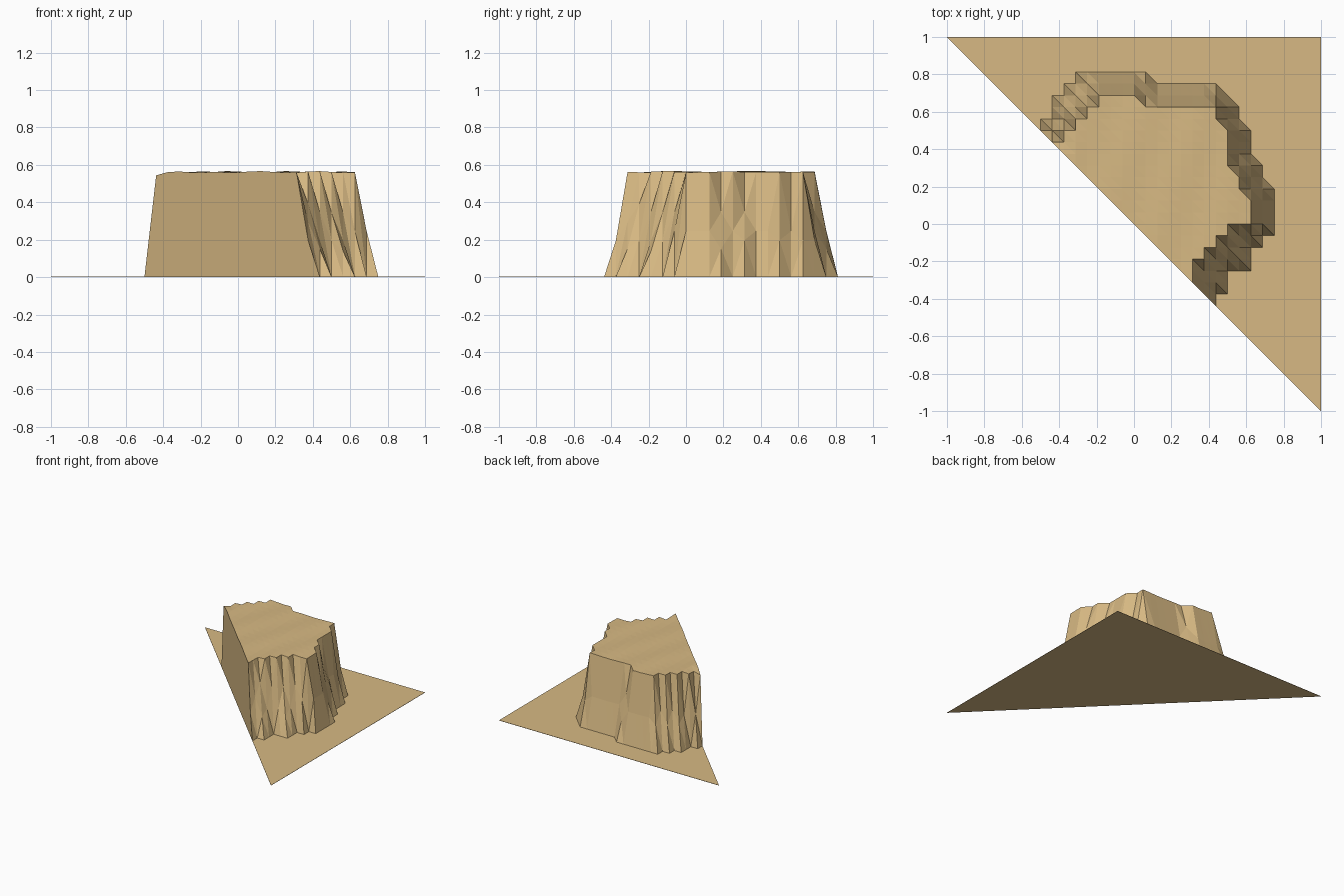
import bpy, bmesh, math
from mathutils import Vector

if "Cube" in bpy.data.objects:
    bpy.data.objects.remove(bpy.data.objects["Cube"])

N = 16            # grid cells per unit
TOP = 0.562       # plateau height
GROUND = 0.002

# Cliff outlines in grid cells: foot (outer) and rim (inner), closed past the cut
FOOT = [(-9, 7), (-8, 8), (-8, 9), (-7, 9), (-7, 11), (-6, 11), (-6, 12), (-5, 12),
        (-5, 13), (1, 13), (2, 12), (7, 12), (9, 10), (9, 9), (10, 8), (10, 6),
        (11, 6), (11, 4), (12, 3), (12, -1), (11, -1), (11, -2), (10, -2), (10, -4),
        (8, -4), (8, -6), (7, -6), (7, -7), (6, -9)]
RIM = [(-9, 5), (-7, 7), (-6, 7), (-6, 8), (-5, 8), (-5, 9), (-4, 9), (-4, 10), (-3, 10),
       (-3, 11), (0, 11), (1, 10), (7, 10), (7, 8), (8, 8), (8, 5), (9, 4),
       (9, 3), (10, 2), (10, 0), (9, 0), (8, -1), (7, -1), (7, -2), (6, -3), (5, -4),
       (5, -5), (4, -6)]


def inside(p, poly):
    hit = False
    for a, b in zip(poly, poly[1:] + poly[:1]):
        if (a[1] > p.y) != (b[1] > p.y):
            if p.x < a[0] + (p.y - a[1]) * (b[0] - a[0]) / (b[1] - a[1]):
                hit = not hit
    return hit


def distance(p, poly):
    best = 1e9
    for a, b in zip(poly, poly[1:] + poly[:1]):
        a, b = Vector(a), Vector(b)
        t = max(0, min(1, (p - a).dot(b - a) / (b - a).length_squared))
        best = min(best, (p - a - t * (b - a)).length)
    return best


def height(i, j):
    p = Vector((i, j))
    out, rim = distance(p, FOOT), distance(p, RIM)
    x, y = i / N, j / N
    plateau = TOP + 0.005 * math.cos(20 * (x - 0.11)) * math.cos(7 * (y + 0.1))
    if out < 1e-4 or not inside(p, FOOT):
        return GROUND
    if rim < 1e-4 or inside(p, RIM):
        return plateau - 0.018 * max(0, 1 - (p - Vector((-7, 7))).length / 2)
    return GROUND + (plateau - GROUND) * (out / (out + rim)) ** 1.2


# Terrain surface: triangular half of a square grid
bm = bmesh.new()
v = {}
for i in range(-N, N + 1):
    for j in range(-N, N + 1):
        if i + j >= 0:
            v[i, j] = bm.verts.new((i / N, j / N, height(i, j)))
for i in range(-N, N):
    for j in range(-N, N):
        if i + j >= -1:
            bm.faces.new((v[i + 1, j], v[i + 1, j + 1], v[i, j + 1]))
        if i + j >= 0:
            bm.faces.new((v[i, j], v[i + 1, j], v[i, j + 1]))

# Side walls and flat underside
rim_edges = [e for e in bm.edges if e.is_boundary]
ext = bmesh.ops.extrude_edge_only(bm, edges=rim_edges)["geom"]
for g in ext:
    if isinstance(g, bmesh.types.BMVert):
        g.co.z = 0
corners = []
for c in ((-1, 1), (1, 1), (1, -1)):
    corners.append(min((g for g in ext if isinstance(g, bmesh.types.BMVert)),
                       key=lambda q: (q.co.xy - Vector(c)).length))
lower = [g for g in ext if isinstance(g, bmesh.types.BMEdge)
         and g.is_boundary]
bmesh.ops.contextual_create(bm, geom=lower)
bmesh.ops.recalc_face_normals(bm, faces=bm.faces)

mesh = bpy.data.meshes.new("mesa_terrain")
bm.to_mesh(mesh)
bm.free()
mat = bpy.data.materials.new("sand tan")
mat.diffuse_color = (0.68, 0.485, 0.227, 1)
mat.use_nodes = True
mat.node_tree.nodes["Principled BSDF"].inputs["Base Color"].default_value = mat.diffuse_color
mesh.materials.append(mat)
bpy.context.collection.objects.link(bpy.data.objects.new("mesa_terrain", mesh))
